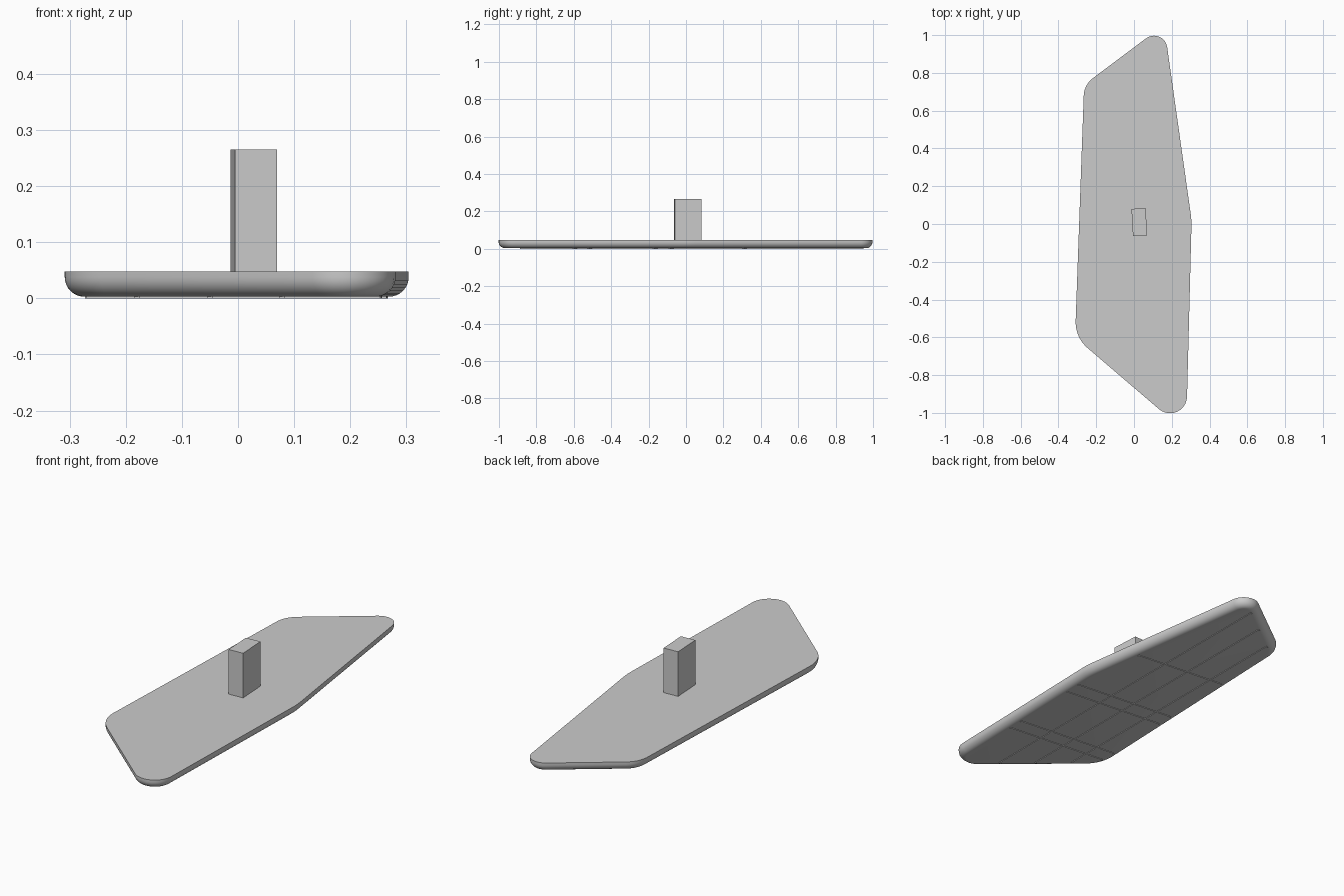
import bpy, bmesh, math
from mathutils import Vector

cube = bpy.data.objects.get("Cube")
if cube:
    bpy.data.objects.remove(cube, do_unlink=True)

grey = bpy.data.materials.new("plain_grey")
grey.use_nodes = True
colour = (0.6, 0.6, 0.6, 1)
grey.diffuse_color = colour
grey.node_tree.nodes["Principled BSDF"].inputs["Base Color"].default_value = colour

# Board corners, counter-clockwise: x, y, rounding radius
CORNERS = [(-0.312, -0.60, 0.18), (0.276, -1.103, 0.09), (0.305, 0.02, 0.4),
           (0.159, 1.054, 0.07), (-0.264, 0.737, 0.12)]
TOP, BASE, FILLET = 0.048, 0.003, 0.035
ARC_STEPS, FILLET_STEPS = 10, 8


def outline(inset):
    """Rounded polygon shrunk inward by a distance."""
    points = []
    for i, (x, y, r) in enumerate(CORNERS):
        p = Vector((x, y))
        a = (p - Vector(CORNERS[i - 1][:2])).normalized()
        b = (Vector(CORNERS[(i + 1) % len(CORNERS)][:2]) - p).normalized()
        turn = math.atan2(a.x * b.y - a.y * b.x, a.dot(b))
        centre = p - a * r * math.tan(turn / 2) + Vector((-a.y, a.x)) * r
        start = math.atan2(-a.x, a.y)
        for s in range(ARC_STEPS + 1):
            t = start + turn * s / ARC_STEPS
            points.append(centre + (r - inset) * Vector((math.cos(t), math.sin(t))))
    return points


def finish(bm, name):
    bmesh.ops.recalc_face_normals(bm, faces=bm.faces[:])
    mesh = bpy.data.meshes.new(name)
    bm.to_mesh(mesh)
    bm.free()
    mesh.materials.append(grey)
    ob = bpy.data.objects.new(name, mesh)
    bpy.context.collection.objects.link(ob)
    return ob


def box(name, centre, size, angle):
    bm = bmesh.new()
    bmesh.ops.create_cube(bm, size=1)
    for v in bm.verts:
        v.co = Vector(v.co[i] * size[i] for i in range(3))
    ob = finish(bm, name)
    ob.location = centre
    ob.rotation_euler.z = angle
    return ob


# Board: flat top, straight edge, rounded underside rim
levels = [(0, TOP)]
for s in range(FILLET_STEPS + 1):
    t = math.pi / 2 * s / FILLET_STEPS
    levels.append((FILLET * (1 - math.cos(t)), BASE + FILLET * (1 - math.sin(t))))
bm = bmesh.new()
rings = [[bm.verts.new((p.x, p.y, z)) for p in outline(d)] for d, z in levels]
for upper, lower in zip(rings, rings[1:]):
    for i in range(len(upper)):
        bm.faces.new((upper[i - 1], upper[i], lower[i], lower[i - 1]))
bm.faces.new(rings[0])
bm.faces.new(rings[-1][::-1])
board = finish(bm, "board")
bpy.context.view_layer.objects.active = board
board.select_set(True)
bpy.ops.object.shade_smooth_by_angle(angle=math.radians(40))
board.select_set(False)

# Thin ribs on the underside, trimmed to the flat area
rim = outline(FILLET)


def rib(name, origin, direction):
    o, d = Vector(origin), Vector(direction).normalized()
    low, high = -2.0, 2.0
    for i in range(len(rim)):
        edge = rim[i] - rim[i - 1]
        n = Vector((-edge.y, edge.x))
        rate, gap = n.dot(d), n.dot(o - rim[i - 1])
        if abs(rate) > 1e-9:
            if rate > 0:
                low = max(low, -gap / rate)
            else:
                high = min(high, -gap / rate)
    mid = o + d * (low + high) / 2
    box(name, (mid.x, mid.y, BASE), (high - low, 0.01, 2 * BASE), math.atan2(d.y, d.x))


for i, x in enumerate((-0.18, -0.05, 0.078)):
    rib(f"long_rib_{i + 1}", (x, 0), (0, 1))
for i, y in enumerate((-0.58, -0.5, -0.15, -0.065, 0.325)):
    rib(f"cross_rib_{i + 1}", (0, y), (1, -0.09))

# Upright post on the top face
box("post", (0.028, 0.01, 0.1525), (0.075, 0.144, 0.225), math.radians(3.2))
